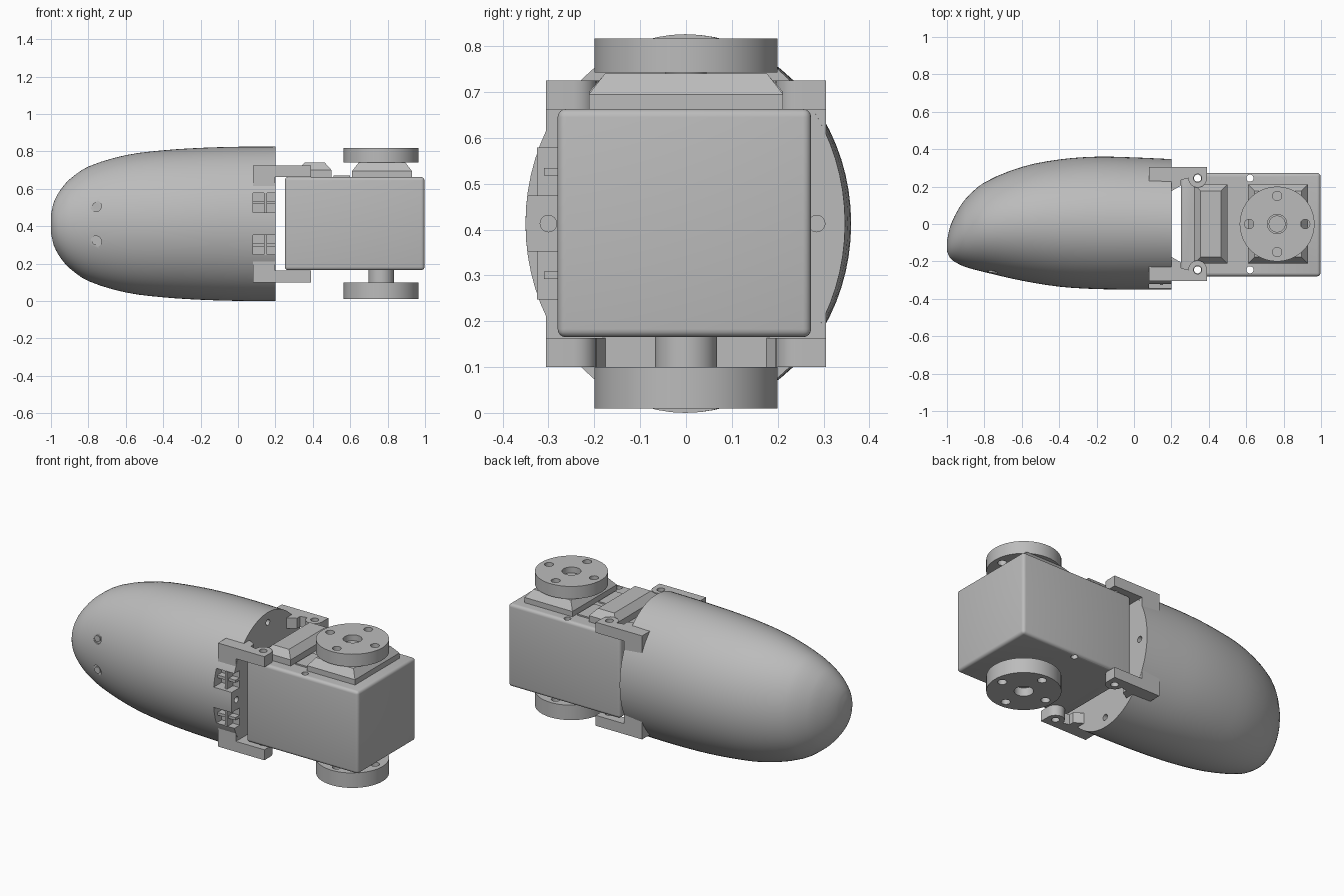
import bpy, bmesh, math
from mathutils import Vector, Matrix

if "Cube" in bpy.data.objects:
    bpy.data.objects.remove(bpy.data.objects["Cube"])

grey = bpy.data.materials.new("plain grey")
grey.use_nodes = True
colour = (0.5, 0.5, 0.5, 1)
grey.diffuse_color = colour
grey.node_tree.nodes["Principled BSDF"].inputs["Base Color"].default_value = colour

MID = 0.413      # height of the shell axis
HORN_X = 0.765   # axis of the output discs


def finish(bm, name):
    bmesh.ops.recalc_face_normals(bm, faces=bm.faces)
    mesh = bpy.data.meshes.new(name)
    bm.to_mesh(mesh)
    bm.free()
    ob = bpy.data.objects.new(name, mesh)
    mesh.materials.append(grey)
    bpy.context.collection.objects.link(ob)
    return ob


def activate(ob):
    bpy.ops.object.select_all(action='DESELECT')
    ob.select_set(True)
    bpy.context.view_layer.objects.active = ob


def smooth(ob):
    activate(ob)
    bpy.ops.object.shade_smooth_by_angle(angle=math.radians(35))


def box(name, lo, hi, bevel=0.0):
    bm = bmesh.new()
    lo, hi = Vector(lo), Vector(hi)
    bmesh.ops.create_cube(bm, size=1, matrix=Matrix.Translation((lo + hi) / 2)
                          @ Matrix.Diagonal((*(hi - lo), 1)))
    if bevel:
        bmesh.ops.bevel(bm, geom=bm.edges[:], offset=bevel, segments=4,
                        profile=0.5, affect='EDGES')
    return finish(bm, name)


def cylinder(name, base, radius, length, axis='Z', segments=32):
    bm = bmesh.new()
    turn = {'X': Matrix.Rotation(math.pi / 2, 4, 'Y'),
            'Y': Matrix.Rotation(-math.pi / 2, 4, 'X'),
            'Z': Matrix.Identity(4)}[axis]
    bmesh.ops.create_cone(bm, cap_ends=True, segments=segments, radius1=radius,
                          radius2=radius, depth=length,
                          matrix=Matrix.Translation(base) @ turn
                          @ Matrix.Translation((0, 0, length / 2)))
    return finish(bm, name)


def loft(name, rings):
    bm = bmesh.new()
    rows = [[bm.verts.new(p) for p in ring] for ring in rings]
    n = len(rows[0])
    for a, b in zip(rows, rows[1:]):
        for i in range(n):
            bm.faces.new((a[i], a[(i + 1) % n], b[(i + 1) % n], b[i]))
    bm.faces.new(rows[0])
    bm.faces.new(rows[-1])
    return finish(bm, name)


def cut(ob, cutter):
    mod = ob.modifiers.new("cut", 'BOOLEAN')
    mod.operation = 'DIFFERENCE'
    mod.solver = 'EXACT'
    mod.object = cutter
    activate(ob)
    bpy.ops.object.modifier_apply(modifier=mod.name)
    bpy.data.objects.remove(cutter)


def chamfer_block(name, x0, x1, half_y, z0, z1, z2, inset):
    def ring(d, z):
        return [(x0 + d, -half_y + d, z), (x1 - d, -half_y + d, z),
                (x1 - d, half_y - d, z), (x0 + d, half_y - d, z)]
    return loft(name, [ring(0, z0), ring(0, z1), ring(inset, z2)])


# Tapered shell: x, lower y, upper y, half height
stations = [Vector(s) for s in (
    (-1.0, -0.145, -0.09, 0.05), (-0.985, -0.18, -0.02, 0.115),
    (-0.95, -0.207, 0.06, 0.18), (-0.9, -0.23, 0.135, 0.238),
    (-0.8, -0.257, 0.222, 0.306), (-0.6, -0.303, 0.305, 0.367),
    (-0.4, -0.335, 0.345, 0.393), (-0.2, -0.348, 0.36, 0.406),
    (0.0, -0.35, 0.356, 0.412), (0.2, -0.35, 0.347, 0.413))]
path = []
for i in range(len(stations) - 1):
    p1, p2 = stations[i], stations[i + 1]
    p0, p3 = stations[max(i - 1, 0)], stations[min(i + 2, len(stations) - 1)]
    span = p2.x - p1.x
    m1 = (p2 - p0) / (p2.x - p0.x) * span
    m2 = (p3 - p1) / (p3.x - p1.x) * span
    for k in range(3):
        t = k / 3
        path.append(p1 * (2*t**3 - 3*t*t + 1) + m1 * (t**3 - 2*t*t + t)
                    + p2 * (3*t*t - 2*t**3) + m2 * (t**3 - t*t))
path.append(stations[-1])
angles = [2 * math.pi * i / 72 for i in range(72)]
shell = loft("shell", [[(x, (lo + hi) / 2 + (hi - lo) / 2 * math.cos(a),
                         MID + h * math.sin(a)) for a in angles]
                       for x, lo, hi, h in path])

# Square collar whose corners stand out of the shell
collar = box("shell_collar", (0.08, -0.305, 0.1), (0.199, 0.305, 0.725))

# Cable windows in the front side, screw holes in the side and end
for side in (-1, 1):
    z = MID + side * 0.113
    for part in (shell, collar):
        cut(part, box("window_cutter", (0.08, -0.5, z - 0.052), (0.3, -0.27, z + 0.052)))
    box("window_rib", (0.08, -0.31, z - 0.008), (0.2, -0.26, z + 0.008))
    box("window_bar", (0.14, -0.325, z - 0.053), (0.155, -0.26, z + 0.053))
    z = MID + side * 0.095
    cut(shell, cylinder("screw_cutter", (-0.76, -0.4, z), 0.03, 0.15, 'Y'))
    ring = cylinder("shell_screw", (-0.76, -0.258, z), 0.019, 0.03, 'Y')
    smooth(ring)
for y, z in ((-0.3, MID), (0.285, MID), (0, 0.765), (0, 0.06)):
    for part in (shell, collar):
        cut(part, cylinder("end_cutter", (0.15, y, z), 0.018, 0.1, 'X', 24))
smooth(shell)

# Four mounting tabs with rounded ears
EAR = (0.34, 0.245)
outline = [(0.08, 0.305), (0.08, 0.19), (0.199, 0.175), (0.25, 0.205), (0.25, 0.235)]
for i in range(13):
    a = math.pi + math.pi * i / 12
    outline.append((EAR[0] + 0.05 * math.cos(a), EAR[1] + 0.05 * math.sin(a)))
outline.append((0.39, 0.305))
for side, side_name in ((1, "back"), (-1, "front")):
    for z0, level in ((0.1, "lower"), (0.662, "upper")):
        tab = loft(f"{level}_{side_name}_tab",
                   [[(x, side * y, z) for x, y in outline] for z in (z0, z0 + 0.063)])
        cut(tab, cylinder("ear_cutter", (EAR[0], side * EAR[1], z0 - 0.1), 0.022, 0.3))
        smooth(tab)

# Motor body with four through holes
body = box("motor_body", (0.25, -0.28, 0.165), (0.997, 0.273, 0.663), 0.018)
for x in (EAR[0], 0.62):
    for y in (-EAR[1], EAR[1]):
        cut(body, cylinder("bolt_cutter", (x, y, 0), 0.019, 1))
smooth(body)

# Raised housings on the motor top
chamfer_block("connector_housing", 0.32, 0.5, 0.212, 0.65, 0.7, 0.74, 0.036)
chamfer_block("gear_housing", 0.61, 0.93, 0.212, 0.65, 0.695, 0.74, 0.035)
for y in (-0.18, 0.02):
    box("top_pad", (0.51, y, 0.65), (0.6, y + 0.16, 0.671))

# Output discs with a centre bore and four bolt holes
for name, z0, z1 in (("upper_disc", 0.742, 0.817), ("lower_disc", 0.01, 0.1)):
    disc = cylinder(name, (HORN_X, 0, z0), 0.2, z1 - z0, segments=64)
    cut(disc, cylinder("bore_cutter", (HORN_X, 0, z0 - 0.1), 0.052, 0.4))
    for k in range(4):
        a = k * math.pi / 2
        cut(disc, cylinder("bolt_cutter", (HORN_X + 0.15 * math.cos(a),
                           0.15 * math.sin(a), z0 - 0.1), 0.025, 0.4, segments=24))
    smooth(disc)

# Shafts holding the discs
smooth(cylinder("lower_shaft", (HORN_X, 0, 0.06), 0.068, 0.12))
smooth(cylinder("upper_shaft", (HORN_X, 0, 0.72), 0.045, 0.065))
